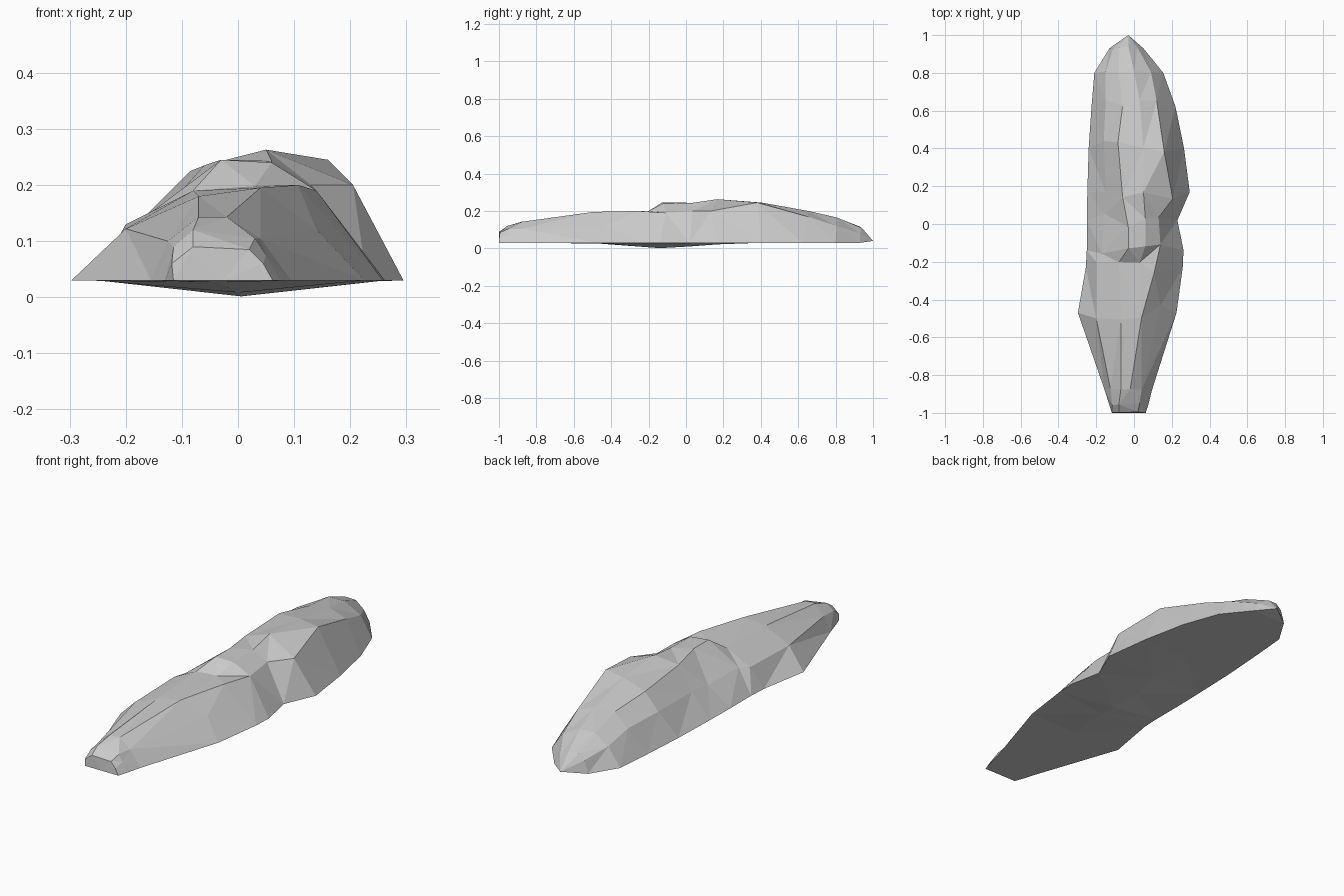
import bpy, bmesh, random

if "Cube" in bpy.data.objects:
    bpy.data.objects.remove(bpy.data.objects["Cube"])

random.seed(4)

# Cross-sections, front to back: y, left edge x, four (x, z) points over the top, right edge x
SECTIONS = [
    (-1.00, -.115, (-.118, .06), (-.08, .09), (.02, .085), (.045, .06), .062),
    (-0.96, -.130, (-.115, .09), (-.08, .12), (.03, .105), (.05, .075), .075),
    (-0.88, -.155, (-.125, .10), (-.07, .143), (-.02, .143), (.04, .105), .095),
    (-0.47, -.297, (-.20, .122), (-.07, .18), (.04, .195), (.14, .12), .225),
    (-0.23, -.255, (-.20, .13), (-.08, .19), (.03, .198), (.107, .20), .258),
    (-0.14, -.250, (-.17, .14), (-.03, .245), (.06, .24), (.14, .19), .262),
    (0.02, -.250, (-.155, .13), (-.03, .245), (.06, .243), (.13, .20), .230),
    (0.17, -.247, (-.15, .14), (-.06, .235), (.05, .263), (.205, .20), .295),
    (0.40, -.240, (-.16, .15), (-.085, .225), (.05, .245), (.16, .245), .265),
    (0.62, -.225, (-.15, .15), (-.06, .195), (.03, .20), (.12, .17), .220),
    (0.80, -.210, (-.15, .12), (-.08, .165), (0, .165), (.09, .12), .155),
    (0.93, -.130, (-.11, .09), (-.08, .115), (-.03, .11), (.02, .08), .050),
]


def keel_z(y):
    """Shallow belly, lowest just in front of the middle."""
    return min(0.03, 0.075 * abs(y + 0.12))


bm = bmesh.new()
rings = []
for i, (y, left, a, b, c, d, right) in enumerate(SECTIONS):
    ring = [bm.verts.new((left, y, .03))]
    for x, z in (a, b, c, d):
        # broken, stony facets: shift the top points along the length
        shift = random.uniform(-.045, .045) if 3 <= i <= 9 else random.uniform(0, .012)
        ring.append(bm.verts.new((x, y + shift, z)))
    ring.append(bm.verts.new((right, y, .03)))
    ring.append(bm.verts.new(((left + right) / 2, y, keel_z(y))))
    rings.append(ring)

# Skin between sections, with pointed back tip and closed front
n = len(rings[0])
for r, s in zip(rings, rings[1:]):
    for k in range(n):
        bm.faces.new((r[k], r[(k + 1) % n], s[(k + 1) % n], s[k]))
tip = bm.verts.new((-.03, 1.0, .04))
for k in range(n):
    bm.faces.new((rings[-1][k], rings[-1][(k + 1) % n], tip))
bm.faces.new(rings[0])

bmesh.ops.triangulate(bm, faces=bm.faces[:], quad_method='BEAUTY')
bmesh.ops.recalc_face_normals(bm, faces=bm.faces[:])

mesh = bpy.data.meshes.new("rock")
bm.to_mesh(mesh)
bm.free()
rock = bpy.data.objects.new("rock", mesh)
bpy.context.collection.objects.link(rock)
